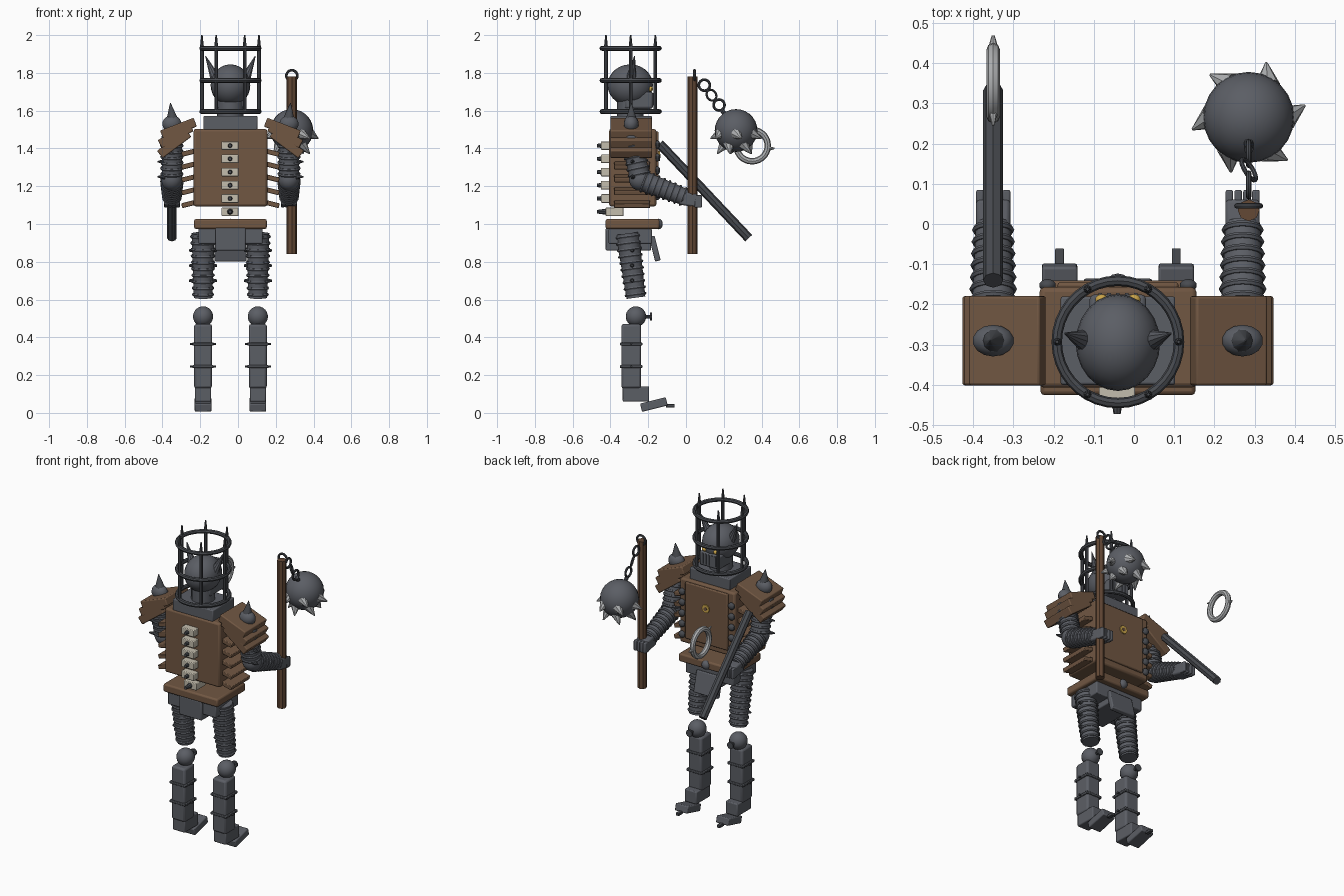
import bpy, bmesh, math
from mathutils import Vector, Matrix

if "Cube" in bpy.data.objects:
    bpy.data.objects.remove(bpy.data.objects["Cube"])

CX = -0.04  # body centre line
CY = -0.293  # head and cage centre


def colour(name, r, g, b):
    m = bpy.data.materials.new(name)
    m.diffuse_color = (r, g, b, 1)
    m.use_nodes = True
    m.node_tree.nodes["Principled BSDF"].inputs["Base Color"].default_value = m.diffuse_color
    return m


STEEL = colour("steel_grey", 0.105, 0.112, 0.13)
IRON = colour("dark_iron", 0.065, 0.07, 0.08)
LEATHER = colour("brown_leather", 0.165, 0.095, 0.055)
WOOD = colour("dark_wood", 0.125, 0.065, 0.036)
BONE = colour("bone", 0.55, 0.51, 0.42)
PALE = colour("pale_metal", 0.42, 0.43, 0.44)
GOLD = colour("gold", 0.6, 0.38, 0.07)


def finish(name, bm, mat, matrix, bevel=0):
    me = bpy.data.meshes.new(name)
    bmesh.ops.recalc_face_normals(bm, faces=bm.faces)
    bm.to_mesh(me)
    bm.free()
    me.materials.append(mat)
    for p in me.polygons:
        p.use_smooth = True
    me.set_sharp_from_angle(angle=math.radians(35))
    ob = bpy.data.objects.new(name, me)
    ob.matrix_world = matrix
    bpy.context.collection.objects.link(ob)
    if bevel:
        b = ob.modifiers.new("edge", 'BEVEL')
        b.width, b.segments = bevel, 2
    return ob


def box(name, mat, loc, size, rx=0, ry=0, bevel=0.006):
    bm = bmesh.new()
    bmesh.ops.create_cube(bm, size=1, matrix=Matrix.Diagonal((*size, 1)))
    m = Matrix.Translation(loc) @ Matrix.Rotation(math.radians(ry), 4, 'Y') @ Matrix.Rotation(math.radians(rx), 4, 'X')
    return finish(name, bm, mat, m, bevel)


def rod(name, mat, p, q, r1, r2=None, n=12):
    p, q = Vector(p), Vector(q)
    bm = bmesh.new()
    bmesh.ops.create_cone(bm, cap_ends=True, segments=n, radius1=r1,
                          radius2=r1 if r2 is None else r2, depth=(q - p).length)
    m = Matrix.Translation((p + q) / 2) @ (q - p).to_track_quat('Z', 'Y').to_matrix().to_4x4()
    return finish(name, bm, mat, m)


def ball(name, mat, loc, scale, n=20):
    bm = bmesh.new()
    bmesh.ops.create_uvsphere(bm, u_segments=n, v_segments=n // 2 + 2, radius=1)
    bmesh.ops.scale(bm, vec=scale, verts=bm.verts)
    return finish(name, bm, mat, Matrix.Translation(loc))


def ring(name, mat, loc, R, r, axis=(0, 0, 1), n=24, k=8):
    bm = bmesh.new()
    rows = []
    for i in range(n):
        a = 2 * math.pi * i / n
        rows.append([bm.verts.new(((R + r * math.cos(t)) * math.cos(a),
                                   (R + r * math.cos(t)) * math.sin(a), r * math.sin(t)))
                     for t in (2 * math.pi * j / k for j in range(k))])
    for i in range(n):
        a, b = rows[i], rows[(i + 1) % n]
        for j in range(k):
            bm.faces.new((a[j], b[j], b[(j + 1) % k], a[(j + 1) % k]))
    m = Matrix.Translation(loc) @ Vector(axis).to_track_quat('Z', 'Y').to_matrix().to_4x4()
    return finish(name, bm, mat, m)


def mail_limb(name, p, q, r1, r2, bands):
    # Tapered limb wrapped in ring bands
    p, q = Vector(p), Vector(q)
    rod(name, STEEL, p, q, r1, r2, 14)
    for i in range(bands):
        t = (i + 0.5) / bands
        ring(name + "_band", STEEL, p.lerp(q, t), r1 + (r2 - r1) * t, 0.008, q - p, 16, 6)


# Torso, collar, belt and hips
box("torso", LEATHER, (CX, -0.282, 1.298), (0.39, 0.25, 0.41), bevel=0.012)
box("chest_plate", LEATHER, (CX, -0.155, 1.31), (0.30, 0.02, 0.36))
box("collar", STEEL, (CX, -0.29, 1.535), (0.285, 0.22, 0.075))
box("belt", LEATHER, (CX, -0.283, 1.0), (0.385, 0.285, 0.052), bevel=0.01)
box("hips", STEEL, (CX, -0.295, 0.935), (0.34, 0.23, 0.08))
box("back_flap", STEEL, (CX, -0.415, 0.92), (0.16, 0.02, 0.12))
box("seat_block", STEEL, (CX, -0.30, 0.92), (0.16, 0.23, 0.12))
box("front_flap", STEEL, (CX, -0.165, 0.87), (0.17, 0.03, 0.135), rx=14)
ball("buckle", STEEL, (CX, -0.145, 1.0), (0.028, 0.022, 0.028), 12)
rod("chest_medallion", GOLD, (CX, -0.15, 1.36), (CX, -0.138, 1.36), 0.026)
rod("medallion_core", LEATHER, (CX, -0.14, 1.36), (CX, -0.135, 1.36), 0.011)

# Spine
for i in range(6):
    z = 1.415 - 0.07 * i
    low = i == 5
    box("vertebra", BONE, (CX - 0.002, -0.378 if low else -0.42, z), (0.09, 0.095 if low else 0.06, 0.045), bevel=0.004)
    rod("spine_spike", IRON, (CX - 0.002, -0.425, z), (CX - 0.002, -0.472, z), 0.016, 0.009, 8)

# Head
ball("head", STEEL, (CX, -0.295, 1.735), (0.105, 0.12, 0.11), 24)
box("jaw", STEEL, (CX, -0.25, 1.655), (0.14, 0.15, 0.09), bevel=0.012)
box("face_plate", IRON, (CX, -0.188, 1.66), (0.12, 0.02, 0.075))
for i in range(5):
    box("mouth_bar", STEEL, (CX - 0.044 + 0.022 * i, -0.176, 1.66), (0.009, 0.01, 0.065), bevel=0)
rod("neck", STEEL, (CX, -0.295, 1.55), (CX, -0.295, 1.66), 0.07)

# Cage around the head
for z in (1.595, 1.76, 1.93):
    ring("cage_hoop", IRON, (CX, CY, z), 0.152, 0.013, n=36)
for i in range(6):
    a = math.pi * i / 3
    x, y = CX + 0.151 * math.cos(a), CY + 0.151 * math.sin(a)
    rod("cage_bar", IRON, (x, y, 1.585), (x, y, 1.945), 0.01, n=8)
    rod("cage_spike", IRON, (x, y, 1.94), (x, y, 2.0), 0.01, 0.004, 8)

for s in (-1, 1):
    X = lambda d: CX + s * d
    # Eyes and horns
    ball("eye", GOLD, (X(0.04), -0.188, 1.715), (0.017, 0.014, 0.014), 10)
    rod("horn", STEEL, (X(0.08), -0.29, 1.77), (X(0.132), -0.272, 1.89), 0.028, 0.002, 10)

    # Shoulder plates, each lower one steeper
    for d, z, tilt in ((0.275, 1.505, 21), (0.29, 1.468, 29), (0.298, 1.425, 37)):
        box("shoulder_plate", LEATHER, (X(d), -0.29, z), (0.19, 0.222, 0.05), ry=s * tilt)
    ball("shoulder_boss", STEEL, (X(0.31), -0.29, 1.53), (0.052, 0.04, 0.045), 14)
    rod("shoulder_spike", IRON, (X(0.308), -0.29, 1.55), (X(0.318), -0.29, 1.64), 0.032, 0.002, 10)

    # Side lames and front studs
    for i in range(5):
        z = 1.38 - 0.068 * i
        box("side_lame", LEATHER, (X(0.212), -0.285, z), (0.095, 0.19, 0.026), ry=s * 14, bevel=0.004)
        ball("chest_stud", IRON, (X(0.175), -0.152, z + 0.04), (0.022, 0.016, 0.022), 10)

    # Arms and hands
    ball("shoulder_joint", STEEL, (X(0.31), -0.29, 1.45), (0.058, 0.06, 0.06), 14)
    mail_limb("upper_arm", (X(0.31), -0.29, 1.46), (X(0.31), -0.245, 1.25), 0.055, 0.054, 7)
    ball("elbow", STEEL, (X(0.31), -0.24, 1.235), (0.058, 0.062, 0.06), 14)
    mail_limb("forearm", (X(0.31), -0.235, 1.23), (X(0.31), 0.0, 1.14), 0.055, 0.044, 8)
    for z in (1.25, 1.33):
        rod("arm_spike", IRON, (X(0.35), -0.28, z), (X(0.385), -0.29, z), 0.014, 0.004, 8)
    box("hand", STEEL, (X(0.31), 0.015, 1.13), (0.085, 0.085, 0.07), rx=-10, bevel=0.01)
    for i in range(4):
        box("finger", STEEL, (X(0.31) - 0.033 + 0.022 * i, 0.065, 1.12), (0.019, 0.04, 0.065), bevel=0.005)

    # Legs
    mail_limb("thigh", (X(0.145), -0.31, 0.95), (X(0.145), -0.265, 0.61), 0.062, 0.05, 10)
    for z in (0.70, 0.78, 0.86):
        for e in (-1, 1):
            rod("thigh_stud", IRON, (X(0.145) + e * 0.05, -0.285, z), (X(0.145) + e * 0.074, -0.285, z), 0.012, 0.006, 8)
    ball("knee", STEEL, (X(0.145), -0.265, 0.51), (0.054, 0.054, 0.054), 18)
    rod("knee_spike", IRON, (X(0.145), -0.215, 0.51), (X(0.145), -0.185, 0.51), 0.009, n=8)
    rod("knee_cap", IRON, (X(0.145), -0.19, 0.51), (X(0.145), -0.18, 0.51), 0.022, n=10)
    box("shin", STEEL, (X(0.145), -0.29, 0.30), (0.095, 0.105, 0.34), bevel=0.012)
    for z in (0.245, 0.365):
        box("shin_strap", IRON, (X(0.145), -0.29, z), (0.112, 0.118, 0.016), bevel=0.004)
        rod("strap_pin", IRON, (X(0.145) - 0.069, -0.29, z), (X(0.145) + 0.069, -0.29, z), 0.006, n=8)
    box("heel", STEEL, (X(0.145), -0.265, 0.1), (0.085, 0.14, 0.08))
    box("toe", STEEL, (X(0.145), -0.17, 0.044), (0.088, 0.14, 0.045), rx=14)
    box("toe_spike", IRON, (X(0.145), -0.083, 0.038), (0.022, 0.045, 0.018), bevel=0.003)

# Flail: pole, chain and spiked ball
rod("flail_pole", WOOD, (0.285, 0.034, 0.84), (0.285, 0.034, 1.78), 0.027, n=8)
ring("pole_ring", IRON, (0.285, 0.045, 1.785), 0.029, 0.007, (0, 1, 0))
ring("chain_link", IRON, (0.285, 0.097, 1.735), 0.029, 0.007, (1, 0, 0))
ring("chain_link", IRON, (0.285, 0.135, 1.682), 0.03, 0.006, (0.8, 0.5, 0.3))
ring("chain_link", IRON, (0.285, 0.175, 1.63), 0.029, 0.007, (1, 0, 0))
C = Vector((0.285, 0.265, 1.495))
rod("ball_shackle", IRON, (0.285, 0.185, 1.61), C, 0.012, n=8)
ball("flail_ball", STEEL, C, (0.113, 0.113, 0.113), 24)
for elev, count, start in ((-10, 6, 0), (-48, 5, 0.5)):
    for i in range(count):
        a, e = 2 * math.pi * (i + start) / count, math.radians(elev)
        d = Vector((math.cos(a) * math.cos(e), math.sin(a) * math.cos(e), math.sin(e)))
        tip = C + d * 0.142 + Vector((-math.sin(a), math.cos(a), -0.6)) * 0.03
        rod("flail_spike", PALE, C + d * 0.095, tip, 0.032, 0.003, 8)

# Club with a loose hooked ring in front of it
rod("club", IRON, (CX - 0.31, -0.14, 1.425), (CX - 0.31, 0.332, 0.925), 0.025, n=8)
ring("hooked_ring", PALE, (CX - 0.31, 0.35, 1.415), 0.083, 0.017, (1, 0, 0), 28)
rod("ring_barb", PALE, (CX - 0.31, 0.43, 1.40), (CX - 0.31, 0.468, 1.40), 0.015, 0.004, 8)
rod("ring_barb", PALE, (CX - 0.31, 0.29, 1.465), (CX - 0.31, 0.245, 1.48), 0.014, 0.003, 8)
